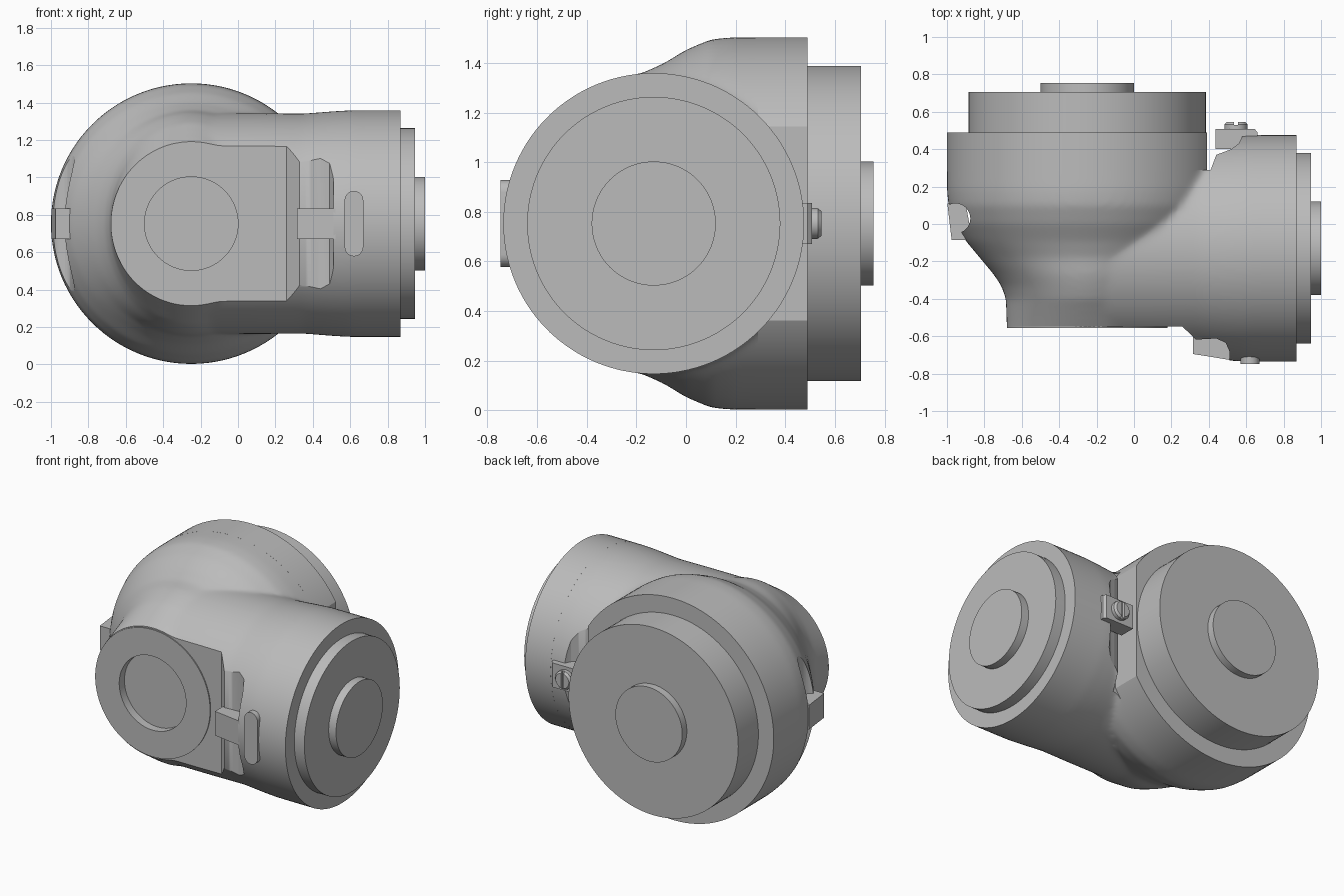
import bpy, bmesh, math
from mathutils import Matrix, Vector

if "Cube" in bpy.data.objects:
    bpy.data.objects.remove(bpy.data.objects["Cube"])

grey = bpy.data.materials.new("satin grey")
grey.use_nodes = True
grey.diffuse_color = (0.5, 0.5, 0.5, 1)
grey.node_tree.nodes["Principled BSDF"].inputs["Base Color"].default_value = (0.5, 0.5, 0.5, 1)

ZC = 0.753            # height of both axes
DRUM_X = -0.25        # x of the front-to-back axis
NECK_Y = -0.13        # y of the sideways axis


def finish(name, bm):
    bmesh.ops.recalc_face_normals(bm, faces=bm.faces)
    mesh = bpy.data.meshes.new(name)
    bm.to_mesh(mesh)
    bm.free()
    mesh.materials.append(grey)
    ob = bpy.data.objects.new(name, mesh)
    bpy.context.collection.objects.link(ob)
    return ob


def activate(ob):
    bpy.ops.object.select_all(action='DESELECT')
    ob.select_set(True)
    bpy.context.view_layer.objects.active = ob


def shade(ob, angle=30):
    activate(ob)
    bpy.ops.object.shade_smooth_by_angle(angle=math.radians(angle))


def apply(ob, kind, **settings):
    mod = ob.modifiers.new(kind.lower(), kind)
    for key, value in settings.items():
        setattr(mod, key, value)
    activate(ob)
    bpy.ops.object.modifier_apply(modifier=mod.name)


def boolean(ob, other, operation='DIFFERENCE'):
    apply(ob, 'BOOLEAN', object=other, operation=operation, solver='EXACT')
    bpy.data.objects.remove(other)


def loft(name, rings):
    """Skin a list of rings of points and cap both ends."""
    bm = bmesh.new()
    loops = [[bm.verts.new(p) for p in ring] for ring in rings]
    n = len(loops[0])
    for a, b in zip(loops, loops[1:]):
        for i in range(n):
            j = (i + 1) % n
            bm.faces.new((a[i], a[j], b[j], b[i]))
    bm.faces.new(loops[0])
    bm.faces.new(loops[-1])
    return finish(name, bm)


def ellipse_y(y, rx, rz, n=112):
    turn = [2 * math.pi * i / n for i in range(n)]
    return [(DRUM_X + rx * math.cos(t), y, ZC + rz * math.sin(t)) for t in turn]


def circle_x(x, r, n=112):
    turn = [2 * math.pi * i / n for i in range(n)]
    return [(x, NECK_Y + r * math.cos(t), ZC + r * math.sin(t)) for t in turn]


def disc_y(name, r, y0, y1):
    return loft(name, [ellipse_y(y0, r, r), ellipse_y(y1, r, r)])


def disc_x(name, r, x0, x1):
    return loft(name, [circle_x(x0, r), circle_x(x1, r)])


def prism(name, outline, half):
    """Plan outline extruded up and down from the axis height."""
    return loft(name, [[(x, y, ZC + s * half) for x, y in outline] for s in (-1, 1)])


# Body: tapering oval shell merged with the sideways neck
shell = [(-0.66, 0.43, 0.36), (-0.555, 0.43, 0.435), (-0.4, 0.435, 0.54), (-0.33, 0.46, 0.57),
         (-0.27, 0.5, 0.59), (-0.18, 0.575, 0.605), (-0.09, 0.65, 0.645), (0, 0.705, 0.70),
         (0.1, 0.742, 0.742), (0.18, 0.75, 0.75), (0.4, 0.75, 0.75)]
body = loft("body", [ellipse_y(*s) for s in shell])
neck = loft("neck", [circle_x(x, r) for x, r in
                     ((DRUM_X, 0.59), (0.1, 0.59), (0.35, 0.588), (0.5, 0.6), (0.6, 0.606), (0.78, 0.606))])
boolean(body, neck, 'UNION')
apply(body, 'REMESH', mode='VOXEL', voxel_size=0.016)
apply(body, 'SMOOTH', factor=0.5, iterations=14)

# Flat front pad with its ramp and finger groove
boolean(body, prism("front_cut", [(-1.2, -0.549), (0.26, -0.549), (0.33, -0.618), (0.44, -0.612),
                                  (0.49, -0.635), (0.51, -0.68), (0.51, -0.9), (-1.2, -0.9)], 0.9))
# Clearance behind the neck
boolean(body, prism("back_cut", [(-1.2, 0.29), (0.41, 0.29), (0.44, 0.37), (0.52, 0.4),
                                 (0.56, 0.43), (0.59, 0.49), (0.59, 0.9), (-1.2, 0.9)], 0.9))
# Straight end of the neck
boolean(body, prism("end_cut", [(0.69, -1), (0.69, 1), (1, 1), (1, -1)], 0.9))
# Side finger groove
groove = [(-0.955 + 0.08 * math.cos(t), 0.03 + 0.08 * math.sin(t))
          for t in (math.pi * i / 16 for i in range(32))]
boolean(body, prism("side_cut", groove, 0.375))
boolean(body, disc_y("lens_cut", 0.25, -0.7, -0.5))
shade(body, 35)

# Front ring around the recess
ring = disc_y("front_ring", 0.43, -0.556, -0.545)
boolean(ring, disc_y("ring_cut", 0.25, -0.7, -0.5))
shade(ring)

# Rear drum with a flat trimmed side
drum = disc_y("rear_drum", 0.75, 0.28, 0.49)
bm = bmesh.new()
bm.from_mesh(drum.data)
cut = bmesh.ops.bisect_plane(bm, geom=bm.verts[:] + bm.edges[:] + bm.faces[:],
                             plane_co=Vector((0.39, 0, 0)), plane_no=Vector((1, 0, 0)), clear_outer=True)
bmesh.ops.holes_fill(bm, edges=[e for e in bm.edges if e.is_boundary])
bm.to_mesh(drum.data)
bm.free()
shade(drum)
shade(disc_y("rear_step", 0.635, 0.48, 0.705))
shade(disc_y("rear_boss", 0.25, 0.70, 0.755))

# Side end: collar, step and boss
shade(disc_x("side_collar", 0.606, 0.68, 0.87))
shade(disc_x("side_step", 0.51, 0.86, 0.945))
shade(disc_x("side_boss", 0.25, 0.94, 1.0))

# Latches
prism("front_latch", [(0.38, -0.58), (0.38, -0.705), (0.52, -0.728), (0.52, -0.58)], 0.082)
prism("front_latch_tip", [(0.315, -0.6), (0.315, -0.695), (0.39, -0.707), (0.39, -0.6)], 0.082)
prism("side_latch", [(-0.975, -0.085), (-0.895, -0.085), (-0.88, 0.0), (-0.9, 0.11), (-0.998, 0.11)], 0.082)
prism("back_latch", [(0.435, 0.4), (0.66, 0.4), (0.66, 0.49), (0.645, 0.508), (0.435, 0.508)], 0.082)

# Rounded sliding plate on the front
slot = []
for side, start in ((1, 0), (-1, math.pi)):
    for i in range(13):
        t = start + math.pi * i / 12
        slot.append((0.62 + 0.05 * math.cos(t), ZC + side * 0.125 + 0.05 * math.sin(t)))
shade(loft("front_slider", [[(x, y, z) for x, z in slot] for y in (-0.748, -0.68)]))

# Slotted screw on the back latch
turns = [2 * math.pi * i / 32 for i in range(32)]
screw = loft("back_screw", [[(0.545 + r * math.cos(t), y, ZC + r * math.sin(t)) for t in turns]
                            for y, r in ((0.49, 0.062), (0.532, 0.062), (0.546, 0.05))])
boolean(screw, prism("screw_cut", [(0.535, 0.53), (0.555, 0.53), (0.555, 0.6), (0.535, 0.6)], 0.1))
shade(screw)
